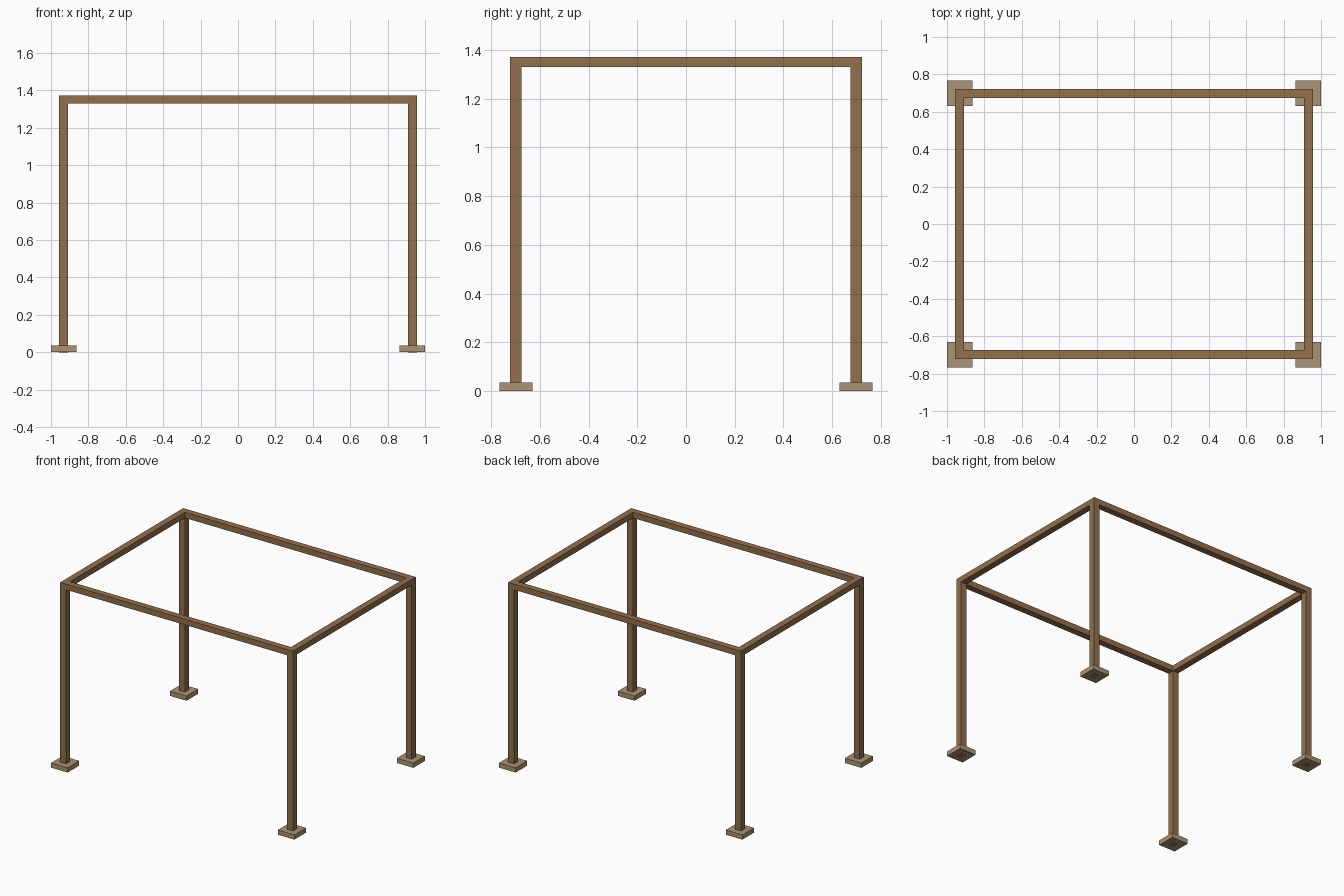
import bpy

if "Cube" in bpy.data.objects:
    bpy.data.objects.remove(bpy.data.objects["Cube"])


def material(name, rgb):
    m = bpy.data.materials.new(name)
    m.diffuse_color = (*rgb, 1)
    m.use_nodes = True
    m.node_tree.nodes["Principled BSDF"].inputs["Base Color"].default_value = m.diffuse_color
    return m


wood = material("brown_wood", (0.29, 0.16, 0.075))
stone = material("tan_base", (0.41, 0.295, 0.18))


def box(name, lo, hi, mat):
    size = [b - a for a, b in zip(lo, hi)]
    bpy.ops.mesh.primitive_cube_add(size=1, location=[(a + b) / 2 for a, b in zip(lo, hi)])
    ob = bpy.context.object
    ob.name = name
    ob.scale = size
    bpy.ops.object.transform_apply(location=False, rotation=False, scale=True)
    ob.data.materials.append(mat)
    return ob


CX, CY = 0.932, 0.698      # post centres
W = 0.024                  # half timber width
F = 0.068                  # half foot width
FOOT_H, RAIL_Z, TOP = 0.036, 1.33, 1.372

# Posts standing through square feet
for sx, side in ((-1, "left"), (1, "right")):
    for sy, end in ((-1, "front"), (1, "back")):
        x, y = sx * CX, sy * CY
        box(f"{end}_{side}_post", (x - W, y - W, 0), (x + W, y + W, RAIL_Z), wood)
        box(f"{end}_{side}_foot", (x - F, y - F, 0.0005), (x + F, y + F, FOOT_H), stone)

# Long rails across the front and back
for s, end in ((-1, "front"), (1, "back")):
    y = s * CY
    box(f"{end}_rail", (-CX - W, y - W, RAIL_Z), (CX + W, y + W, TOP), wood)

# Short rails fitted between them
for s, side in ((-1, "left"), (1, "right")):
    x = s * CX
    box(f"{side}_rail", (x - W, -CY + W, RAIL_Z), (x + W, CY - W, TOP), wood)
